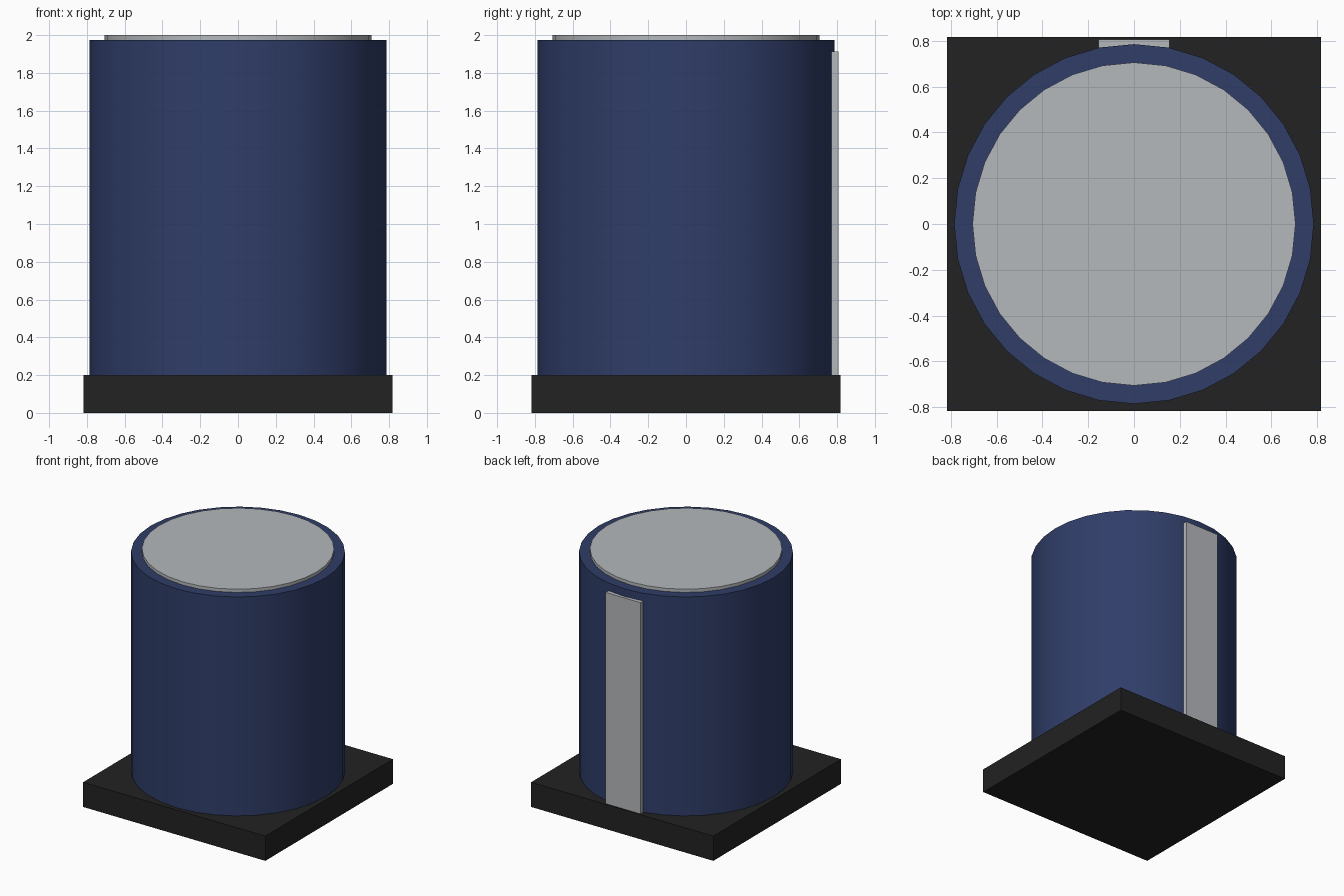
import bpy, math

if "Cube" in bpy.data.objects:
    bpy.data.objects.remove(bpy.data.objects["Cube"])


def material(name, rgb):
    m = bpy.data.materials.new(name)
    m.diffuse_color = (*rgb, 1)
    m.use_nodes = True
    m.node_tree.nodes["Principled BSDF"].inputs["Base Color"].default_value = m.diffuse_color
    return m


BLACK = material("black plastic", (0.016, 0.016, 0.016))
BLUE = material("blue sleeve", (0.029, 0.047, 0.140))
GREY = material("light grey", (0.46, 0.48, 0.50))


def box(name, x, y, z, mat):
    """Box from (min, max) pairs."""
    mid = [(a + b) / 2 for a, b in (x, y, z)]
    bpy.ops.mesh.primitive_cube_add(size=1, location=mid)
    o = bpy.context.object
    o.name = name
    o.scale = [b - a for a, b in (x, y, z)]
    bpy.ops.object.transform_apply(location=False, rotation=False, scale=True)
    o.data.materials.append(mat)


def drum(name, radius, z0, z1, mat):
    """Upright 32-sided cylinder with smooth walls and sharp rims."""
    bpy.ops.mesh.primitive_cylinder_add(vertices=32, radius=radius, depth=z1 - z0,
                                        location=(0, 0, (z0 + z1) / 2))
    o = bpy.context.object
    o.name = name
    o.data.materials.append(mat)
    bpy.ops.object.shade_smooth_by_angle(angle=math.radians(30))


# Square foot
box("base", (-0.817, 0.817), (-0.817, 0.817), (0, 0.2), BLACK)
# Can body, sunk into the base
drum("body", 0.786, 0.1, 1.974, BLUE)
# Raised lid disc
drum("lid", 0.706, 1.9, 2.0, GREY)
# Marking strip on the back
box("back_strip", (-0.156, 0.156), (0.771, 0.807), (0.19, 1.912), GREY)
